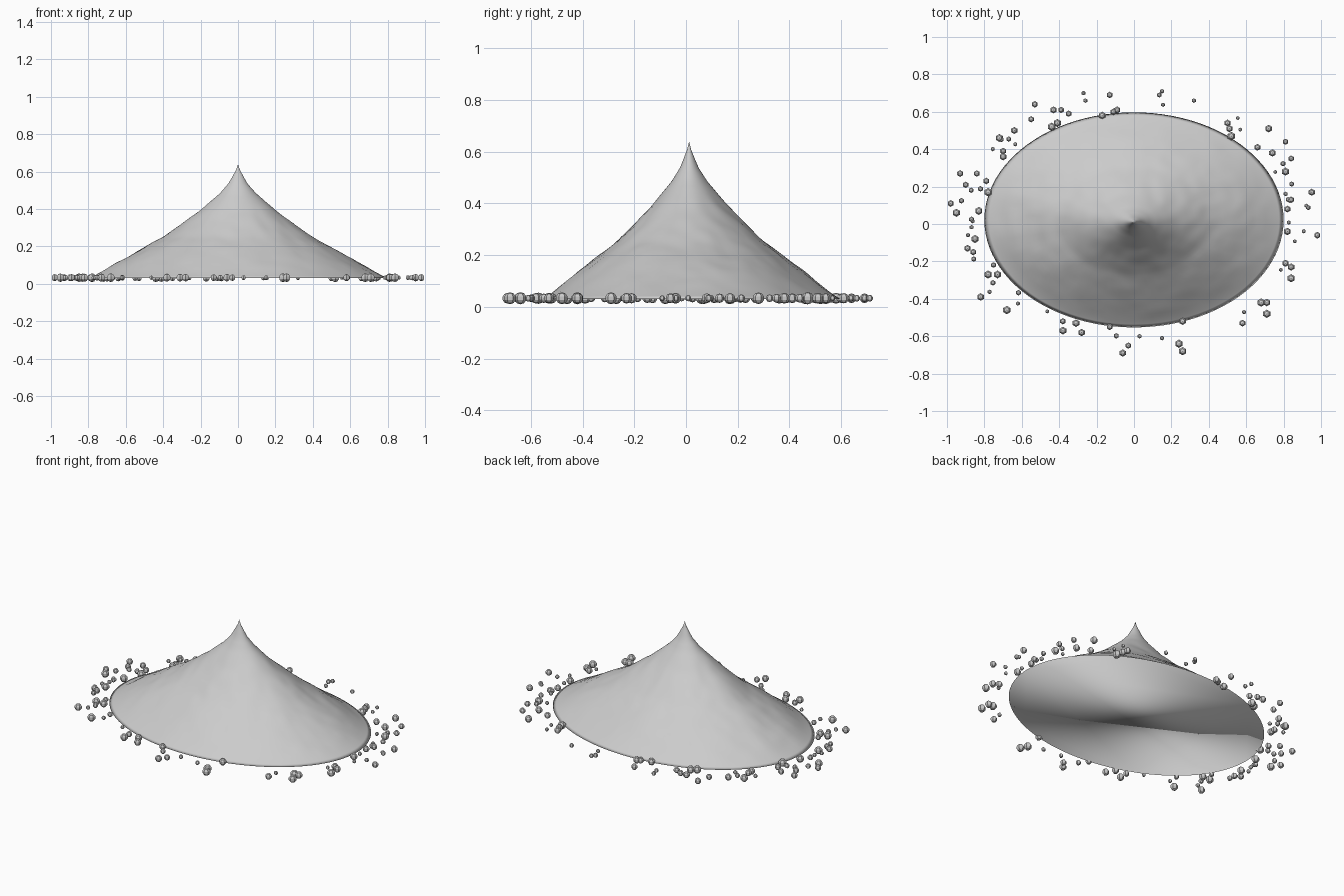
import bpy, bmesh, math, random
from mathutils import Vector, Matrix, noise

if "Cube" in bpy.data.objects:
    bpy.data.objects.remove(bpy.data.objects["Cube"])

random.seed(4)
RX, RY, CY = 0.80, 0.575, 0.022   # footprint of the heap
BASE = 0.03

# radius fraction -> height of the heap's slope
PROFILE = [(0, .64), (.012, .61), (.06, .54), (.12, .485), (.25, .395),
           (.375, .32), (.5, .25), (.75, .14), (.92, .062), (.98, .037), (1, BASE)]


def slope(t):
    for (a, za), (b, zb) in zip(PROFILE, PROFILE[1:]):
        if t <= b:
            return za + (zb - za) * (t - a) / (b - a)
    return BASE


def make_object(name, bm, smooth):
    for f in bm.faces:
        f.smooth = smooth
    me = bpy.data.meshes.new(name)
    bm.to_mesh(me)
    bm.free()
    ob = bpy.data.objects.new(name, me)
    bpy.context.collection.objects.link(ob)
    return ob


# heap: rings of a bumpy concave cone, closed by a flat underside
bm = bmesh.new()
SEG, RINGS = 96, 40
apex = bm.verts.new((0, 0.012, 0.64))
rings = []
for i in range(1, RINGS + 1):
    t = (i / RINGS) ** 1.2
    ring = []
    for j in range(SEG):
        a = math.tau * j / SEG
        x, y = RX * t * math.cos(a), CY * t + 0.012 * (1 - t) + RY * t * math.sin(a)
        fade = min(1, t * 4) * min(1, (1 - t) * 8)
        bump = noise.noise(Vector((x * 6, y * 6, 1))) * 0.007
        bump += noise.noise(Vector((x * 16, y * 16, 5))) * 0.004
        ring.append(bm.verts.new((x, y, slope(t) + bump * fade)))
    rings.append(ring)
for j in range(SEG):
    k = (j + 1) % SEG
    bm.faces.new((apex, rings[0][j], rings[0][k]))
    for lo, hi in zip(rings, rings[1:]):
        bm.faces.new((lo[j], hi[j], hi[k], lo[k]))
bm.faces.new(rings[-1][::-1])
make_object("heap", bm, True)

# larger pebbles, placed around the foot (x, y)
PEBBLES = [
    (-.53, .64), (-.39, .61), (-.43, .61), (-.35, .59), (-.55, .56), (-.64, .50),
    (-.44, .52), (-.41, .54), (-.72, .46), (-.70, .39), (-.70, .36), (-.93, .27),
    (-.84, .27), (-.90, .21), (-.79, .23), (-.78, .17), (-.98, .11), (-.95, .06),
    (-.83, .07), (-.85, -.08), (-.86, -.15), (-.89, -.13), (-.82, -.39), (-.73, -.27),
    (-.78, -.27), (-.68, -.46), (-.38, -.52), (-.31, -.53), (-.38, -.57), (-.28, -.58),
    (-.13, -.55), (-.06, -.69), (-.03, -.65), (.24, -.64), (.26, -.68), (.26, -.52),
    (.58, -.53), (.68, -.42), (.71, -.42), (.71, -.48), (.84, -.29), (.84, -.23),
    (.81, -.21), (.82, -.04), (.98, -.06), (.95, .17), (.84, .13), (.82, .08),
    (.81, .28), (.84, .35), (.81, .44), (.72, .51), (.66, .41), (.74, .38),
    (.51, .51), (.50, .54), (.52, .47), (-.13, .69), (-.09, .61), (-.11, .60), (-.17, .58)]

bm = bmesh.new()


def pebble(x, y, r):
    bmesh.ops.create_uvsphere(bm, u_segments=6, v_segments=5, radius=r,
                              matrix=Matrix.Translation((x, y, 0.033)))


for x, y in PEBBLES:
    pebble(x, y, random.uniform(0.017, 0.024) if abs(x) < .97 else 0.019)

# small grit, mostly towards the two long ends
for n in range(36):
    a = random.gauss(0, 0.6) + math.pi * (n % 2)
    s = random.uniform(1.02, 1.18)
    pebble(RX * s * math.cos(a), CY + RY * s * math.sin(a), random.uniform(0.011, 0.016))
for x, y in [(.15, .71), (.32, .66), (-.27, .70), (.15, -.61), (.03, -.60), (-.26, .66)]:
    pebble(x, y, 0.013)
make_object("pebbles", bm, False)
